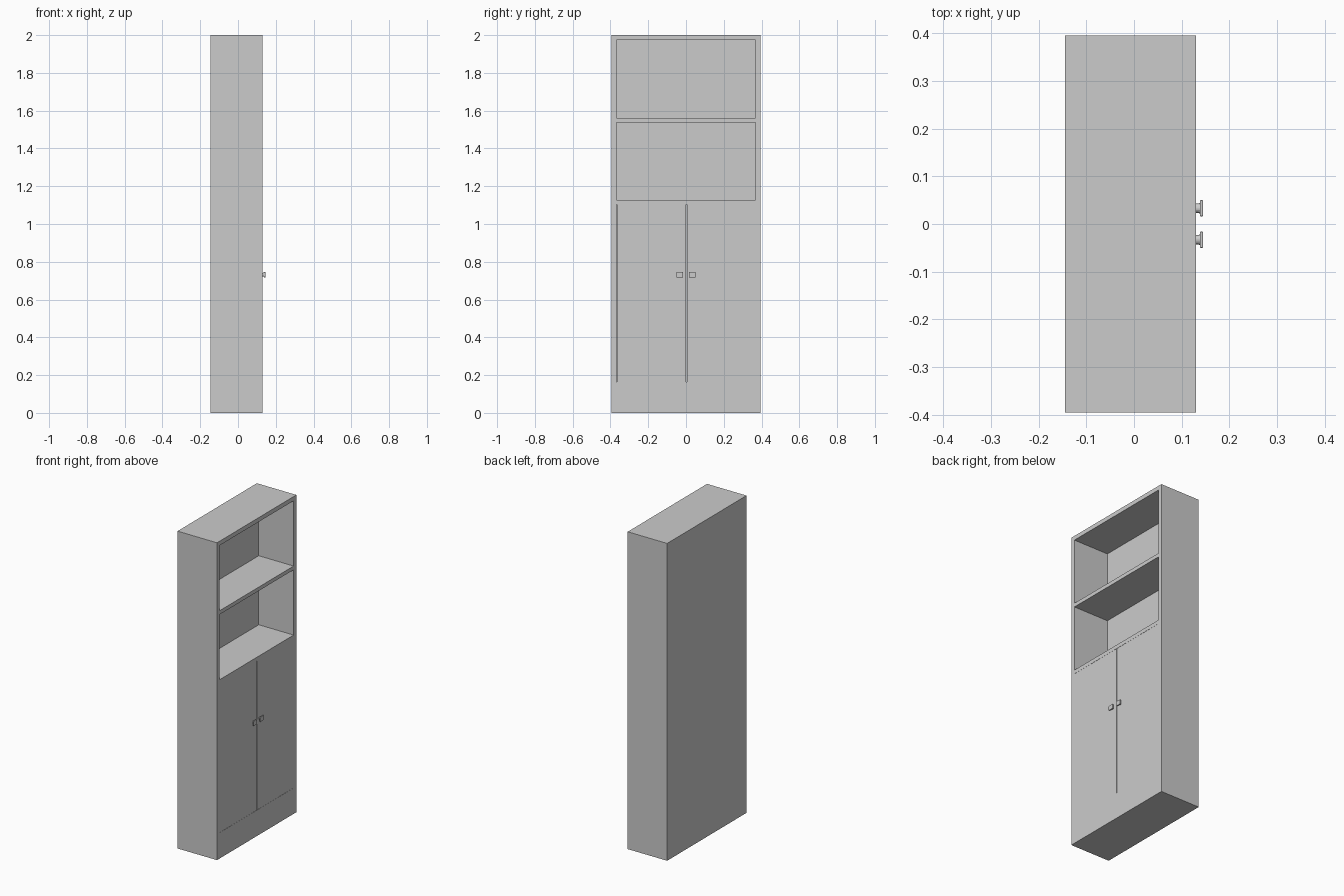
import bpy
from math import pi

if "Cube" in bpy.data.objects:
    bpy.data.objects.remove(bpy.data.objects["Cube"])

X_BACK, X_FRONT = -0.145, 0.13
HALF_W, INNER_W = 0.395, 0.368


def box(name, x, y, z):
    """Box from (min, max) pairs on each axis."""
    bpy.ops.mesh.primitive_cube_add(size=1)
    ob = bpy.context.object
    ob.name = name
    ob.location = [(a + b) / 2 for a, b in (x, y, z)]
    ob.scale = [b - a for a, b in (x, y, z)]
    bpy.ops.object.transform_apply(location=True, rotation=True, scale=True)
    return ob


# Carcass: one solid with two open shelves and a door compartment cut out
carcass = box("carcass", (X_BACK, X_FRONT), (-HALF_W, HALF_W), (0, 2))
for z in ((1.562, 1.973), (1.127, 1.538), (0.163, 1.103)):
    cutter = box("compartment_cutter", (-0.113, 0.2), (-INNER_W, INNER_W), z)
    cutter.hide_render = True
    mod = carcass.modifiers.new("compartment", 'BOOLEAN')
    mod.operation = 'DIFFERENCE'
    mod.solver = 'EXACT'
    mod.object = cutter
    bpy.context.view_layer.objects.active = carcass
    bpy.ops.object.modifier_apply(modifier=mod.name)
    bpy.data.objects.remove(cutter)

# Doors: nearly flush with the frame, narrow gaps at the left and centre
for side, y in (("left", (-0.366, -0.001)), ("right", (0.004, INNER_W))):
    box(side + "_door", (0.105, X_FRONT - 0.001), y, (0.163, 1.103))

# Knobs: short round stem with a wider rounded rectangular cap
for side, y in (("left", -0.033), ("right", 0.033)):
    bpy.ops.mesh.primitive_cone_add(vertices=16, radius1=0.009, radius2=0.011,
                                    depth=0.011, rotation=(0, pi / 2, 0),
                                    location=(0.1335, y, 0.732))
    bpy.context.object.name = side + "_knob_stem"
    cap = box(side + "_knob_cap", (0.138, 0.145),
              (y - 0.017, y + 0.017), (0.717, 0.747))
    bevel = cap.modifiers.new("rounding", 'BEVEL')
    bevel.width = 0.002
    bevel.segments = 2
